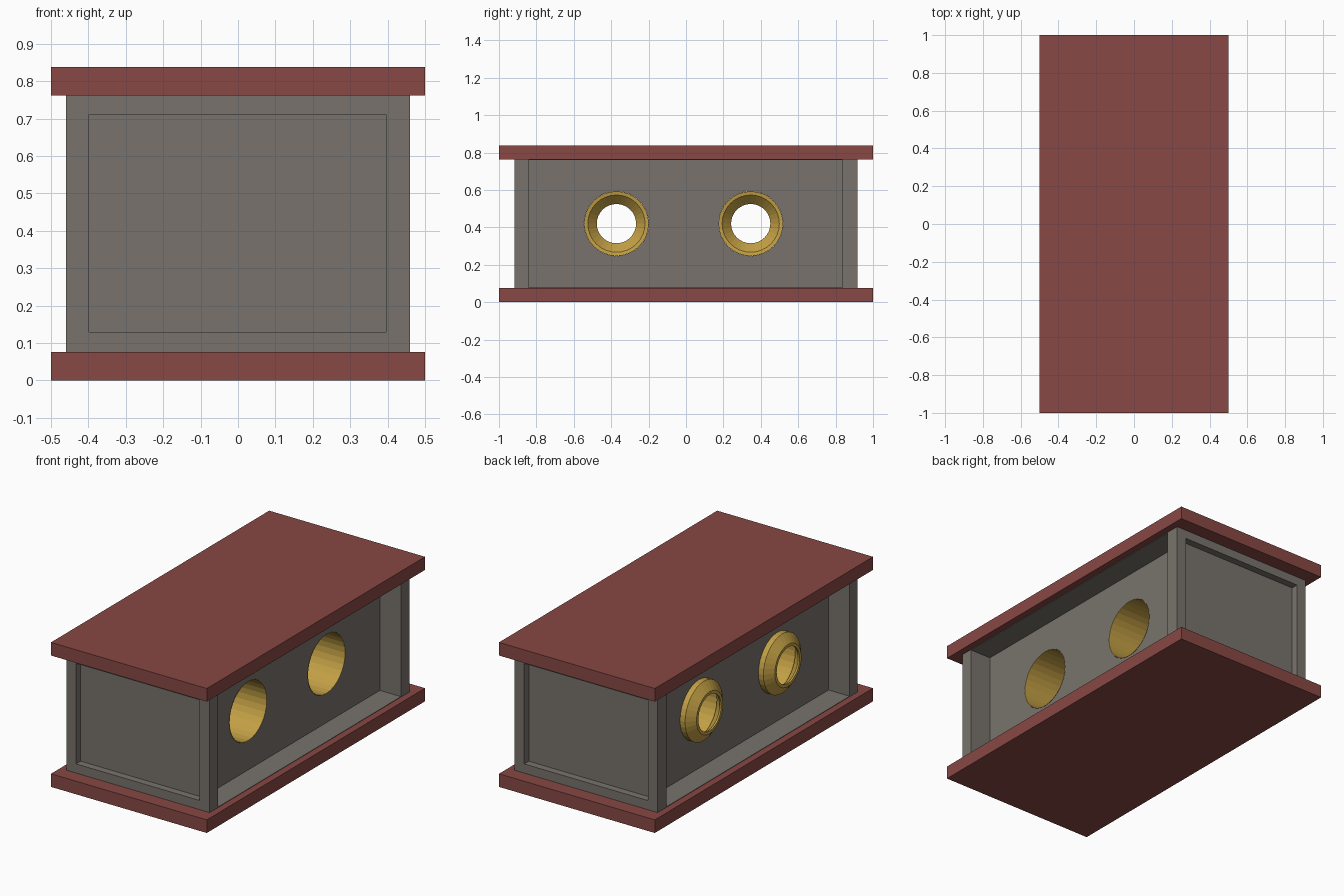
import bpy, bmesh, math
from mathutils import Vector

if "Cube" in bpy.data.objects:
    bpy.data.objects.remove(bpy.data.objects["Cube"])


def material(name, rgb):
    m = bpy.data.materials.new(name)
    m.diffuse_color = (*rgb, 1)
    m.use_nodes = True
    m.node_tree.nodes["Principled BSDF"].inputs["Base Color"].default_value = m.diffuse_color
    return m


RED = material("dull red", (0.242, 0.065, 0.058))
GREY = material("warm grey", (0.188, 0.171, 0.150))
GOLD = material("brass yellow", (0.546, 0.352, 0.060))


def make(name, bm, mat):
    bmesh.ops.recalc_face_normals(bm, faces=bm.faces)
    me = bpy.data.meshes.new(name)
    bm.to_mesh(me)
    bm.free()
    me.materials.append(mat)
    ob = bpy.data.objects.new(name, me)
    bpy.context.collection.objects.link(ob)
    return ob


def box(name, lo, hi, mat):
    bm = bmesh.new()
    bmesh.ops.create_cube(bm, size=1)
    for v in bm.verts:
        v.co = Vector([(a + b) / 2 + c * (b - a) for a, b, c in zip(lo, hi, v.co)])
    return make(name, bm, mat)


def lathe_x(name, profile, y, z, mat, n=32):
    """Revolve a closed (x, radius) profile around an axis along x."""
    bm = bmesh.new()
    rings = []
    for k in range(n):
        a = 2 * math.pi * k / n
        rings.append([bm.verts.new((x, y + r * math.cos(a), z + r * math.sin(a)))
                      for x, r in profile])
    m = len(profile)
    for k in range(n):
        p, q = rings[k], rings[(k + 1) % n]
        for i in range(m):
            j = (i + 1) % m
            bm.faces.new((p[i], p[j], q[j], q[i]))
    return make(name, bm, mat)


def cylinder_x(name, r, x0, x1, y, z, mat, n=32):
    bm = bmesh.new()
    ends = [[bm.verts.new((x, y + r * math.cos(2 * math.pi * k / n),
                           z + r * math.sin(2 * math.pi * k / n))) for k in range(n)]
            for x in (x0, x1)]
    for e in ends:
        bm.faces.new(e)
    for k in range(n):
        j = (k + 1) % n
        bm.faces.new((ends[0][k], ends[0][j], ends[1][j], ends[1][k]))
    return make(name, bm, mat)


Z0, Z1, TOP = 0.076, 0.762, 0.838   # slab heights
HOLE_Y, HOLE_Z = (-0.372, 0.346), 0.42
WALL = 0.325                        # side recess wall

# red slabs
box("bottom_slab", (-0.5, -1, 0), (0.5, 1, Z0), RED)
box("top_slab", (-0.5, -1, Z1), (0.5, 1, TOP), RED)

# grey body with recesses and through holes
body = box("body", (-0.46, -0.917, Z0), (0.46, 0.917, Z1), GREY)
cutters = []
for s in (-1, 1):
    xs = sorted((s * WALL, s * 0.6))
    ys = sorted((s * 0.875, s * 1.1))
    cutters.append(box("side_cutter", (xs[0], -0.842, Z0 + 0.003),
                       (xs[1], 0.836, Z1 - 0.003), GREY))
    cutters.append(box("end_cutter", (-0.398, ys[0], 0.129), (0.396, ys[1], 0.711), GREY))
for y in HOLE_Y:
    cutters.append(cylinder_x("hole_cutter", 0.173, -0.7, 0.7, y, HOLE_Z, GREY))
for c in cutters:
    mod = body.modifiers.new("cut", "BOOLEAN")
    mod.operation = "DIFFERENCE"
    mod.solver = "EXACT"
    mod.object = c
bpy.context.view_layer.update()
cut_mesh = bpy.data.meshes.new_from_object(
    body.evaluated_get(bpy.context.evaluated_depsgraph_get()))
body.modifiers.clear()
body.data = cut_mesh
for c in cutters:
    bpy.data.objects.remove(c)

# brass tubes, open on the right and tapering to a nozzle on the left
nozzle = [(WALL + 0.001, 0.1725), (WALL + 0.001, 0.170), (-0.330, 0.170),
          (-0.333, 0.153), (-0.385, 0.105), (-0.395, 0.105), (-0.395, 0.122),
          (-0.357, 0.1725)]
for i, y in enumerate(HOLE_Y):
    lathe_x("tube_%d" % (i + 1), nozzle, y, HOLE_Z, GOLD)
